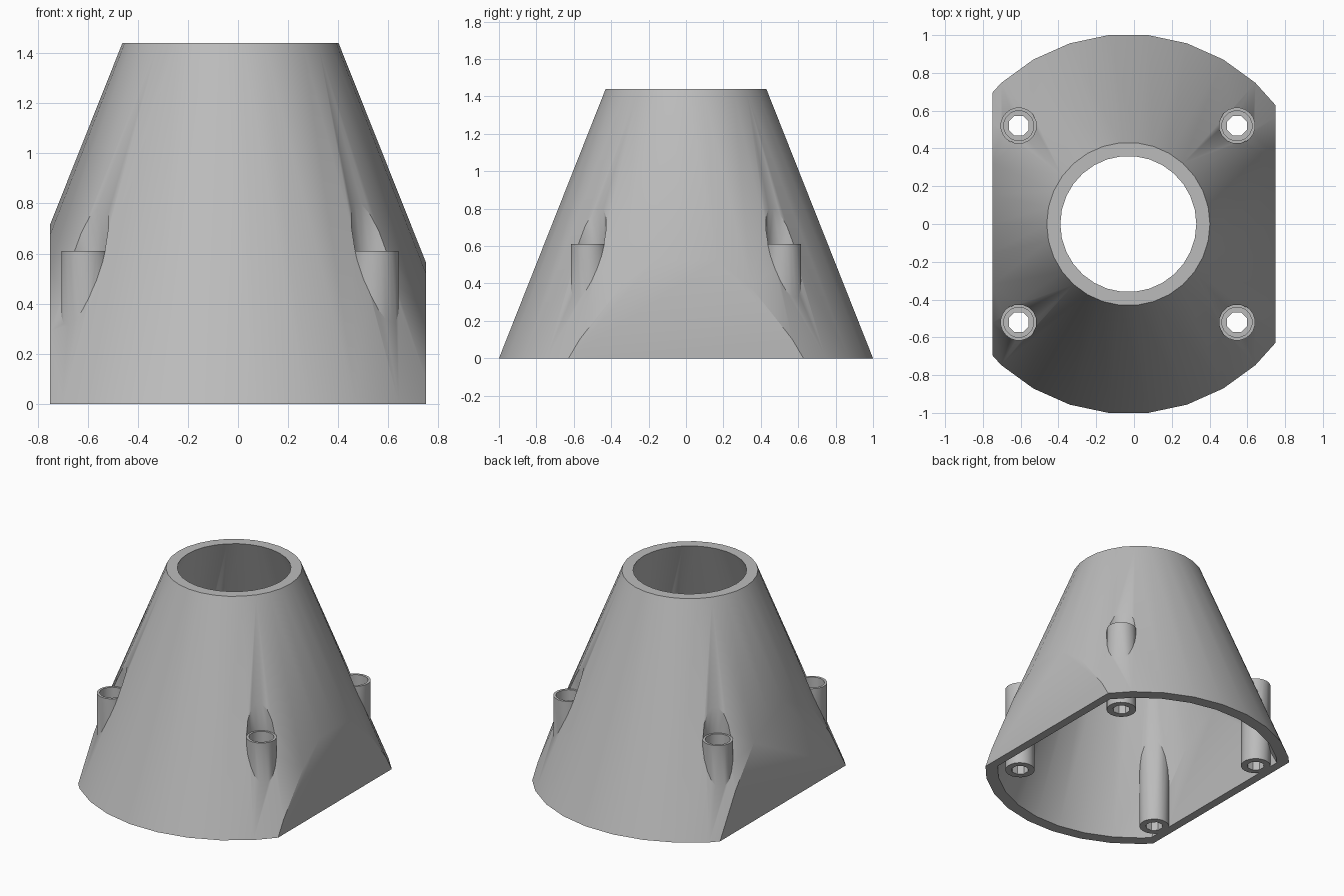
import bpy, bmesh, math
from mathutils import Matrix, Vector

cube = bpy.data.objects.get("Cube")
if cube:
    bpy.data.objects.remove(cube, do_unlink=True)

grey = bpy.data.materials.new("light_grey")
grey.use_nodes = True
grey.diffuse_color = (0.5, 0.5, 0.5, 1)
grey.node_tree.nodes["Principled BSDF"].inputs["Base Color"].default_value = (0.5, 0.5, 0.5, 1)

HEIGHT, AXIS_X, SIDE = 1.44, -0.03, 0.75
POST_TOP = 0.61
POSTS = [(x, y) for x in (-0.61, 0.545) for y in (-0.52, 0.52)]


def frustum(name, r1, r2, z1, z2, x, y, sides, clip=None):
    """Upright cone or cylinder, optionally cut flat at x = +clip and -clip."""
    bm = bmesh.new()
    bmesh.ops.create_cone(bm, cap_ends=True, segments=sides, radius1=r1,
                          radius2=r2, depth=z2 - z1)
    turn = Matrix.Rotation(math.pi / sides, 4, 'Z')
    bm.transform(Matrix.Translation((x, y, (z1 + z2) / 2)) @ turn)
    if clip:
        for s in (1, -1):
            cut = bmesh.ops.bisect_plane(
                bm, geom=bm.verts[:] + bm.edges[:] + bm.faces[:],
                plane_co=Vector((s * clip, 0, 0)), plane_no=Vector((s, 0, 0)),
                clear_outer=True)
            edges = [e for e in cut["geom_cut"] if isinstance(e, bmesh.types.BMEdge)]
            bmesh.ops.contextual_create(bm, geom=edges)
        bmesh.ops.recalc_face_normals(bm, faces=bm.faces[:])
    mesh = bpy.data.meshes.new(name)
    bm.to_mesh(mesh)
    bm.free()
    mesh.materials.append(grey)
    obj = bpy.data.objects.new(name, mesh)
    bpy.context.collection.objects.link(obj)
    return obj


def combine(target, tool, operation):
    bpy.context.view_layer.objects.active = target
    mod = target.modifiers.new(operation, 'BOOLEAN')
    mod.operation, mod.object, mod.solver = operation, tool, 'EXACT'
    bpy.ops.object.modifier_apply(modifier=mod.name)
    bpy.data.objects.remove(tool, do_unlink=True)


# Hollow cone with two flat sides
shell = frustum("cone_housing", 1.0055, 0.432, 0, HEIGHT, AXIS_X, 0, 30, SIDE)
slope = (0.36 - 0.925) / HEIGHT
pad = 0.1
inner = frustum("inner_cutter", 0.925 - slope * pad, 0.36 + slope * pad,
                -pad, HEIGHT + pad, AXIS_X, 0, 30, SIDE - 0.06)
combine(shell, inner, 'DIFFERENCE')

# Four screw posts, each with a pocket in the cone, a head recess and a screw hole
for x, y in POSTS:
    combine(shell, frustum("post", 0.097, 0.097, 0, POST_TOP, x, y, 20), 'UNION')
for x, y in POSTS:
    combine(shell, frustum("pocket", 0.094, 0.094, POST_TOP, 1, x, y, 16), 'DIFFERENCE')
    combine(shell, frustum("recess", 0.08, 0.08, 0.1, 0.9, x, y, 16), 'DIFFERENCE')
    combine(shell, frustum("screw_hole", 0.057, 0.057, -pad, 0.5, x, y, 8), 'DIFFERENCE')

# Smooth walls with crisp edges
bpy.ops.object.select_all(action='DESELECT')
shell.select_set(True)
bpy.context.view_layer.objects.active = shell
bpy.ops.object.shade_smooth_by_angle(angle=math.radians(30))
